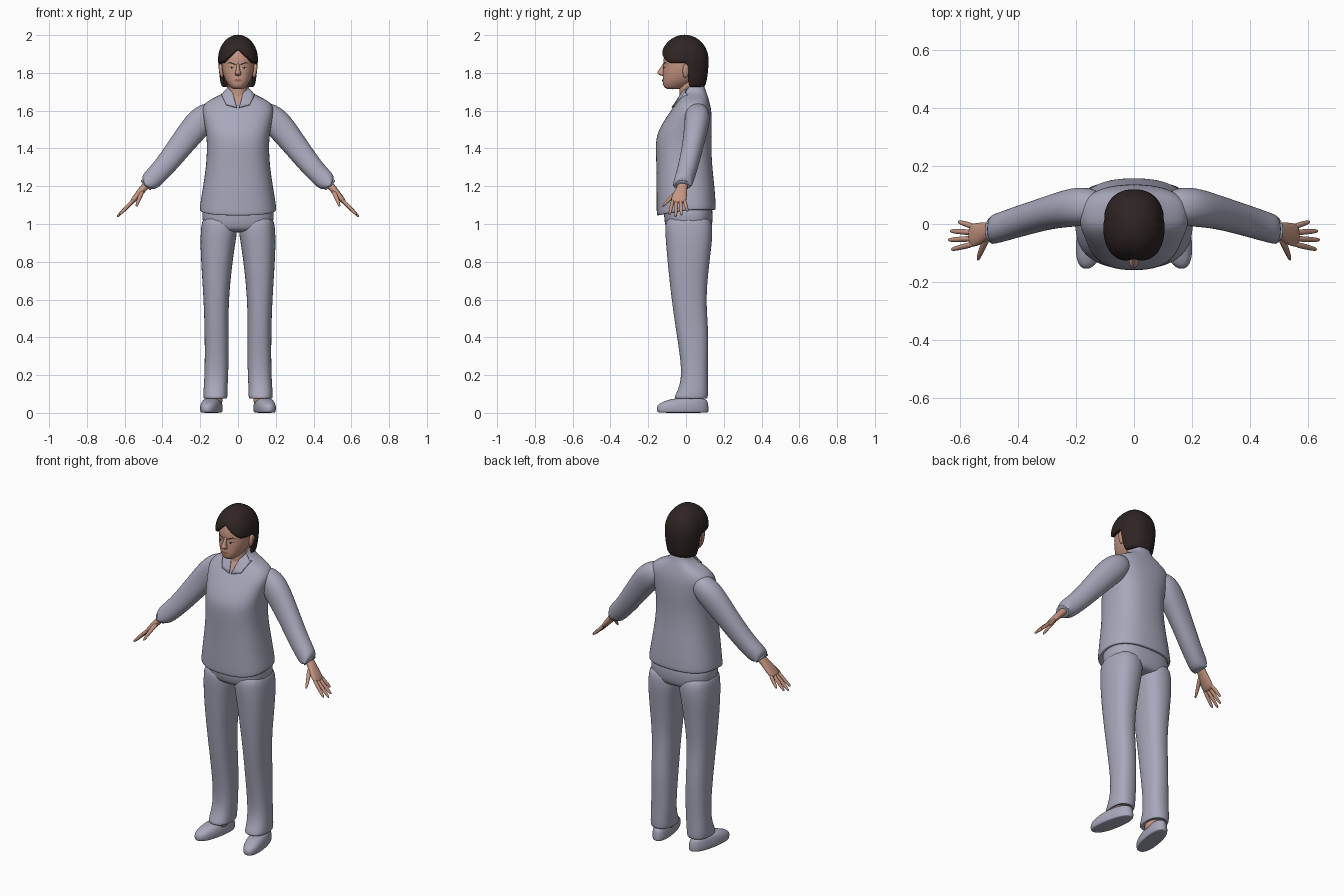
import bpy, bmesh, math
from mathutils import Vector
from mathutils.bvhtree import BVHTree

if "Cube" in bpy.data.objects:
    bpy.data.objects.remove(bpy.data.objects["Cube"])


def material(name, *rgb):
    mat = bpy.data.materials.new(name)
    mat.use_nodes = True
    colour = (*rgb, 1)
    mat.diffuse_color = colour
    shader = mat.node_tree.nodes["Principled BSDF"]
    shader.inputs["Base Color"].default_value = colour
    shader.inputs["Roughness"].default_value = 0.8
    return mat


cloth = material("grey blue cloth", 0.39, 0.39, 0.5)
skin = material("skin", 0.56, 0.3, 0.22)
hair_brown = material("dark brown hair", 0.028, 0.018, 0.017)
lip_red = material("muted lip red", 0.36, 0.13, 0.1)
eye_white = material("eye white", 0.55, 0.5, 0.47)


def finish(name, bm, mat, mirror=False, subdivisions=0, thickness=0):
    """Turn a bmesh into a smooth object with its modifiers."""
    bmesh.ops.recalc_face_normals(bm, faces=bm.faces)
    mesh = bpy.data.meshes.new(name)
    bm.to_mesh(mesh)
    bm.free()
    mesh.materials.append(mat)
    for face in mesh.polygons:
        face.use_smooth = True
    obj = bpy.data.objects.new(name, mesh)
    bpy.context.collection.objects.link(obj)
    if thickness:
        obj.modifiers.new("Thickness", 'SOLIDIFY').thickness = thickness
    if mirror:
        obj.modifiers.new("Mirror", 'MIRROR').use_mirror_merge = False
    if subdivisions:
        obj.modifiers.new("Smooth", 'SUBSURF').levels = subdivisions
        obj.modifiers["Smooth"].render_levels = subdivisions
    return obj


def oval(angle, power):
    """Point on a rounded-square unit outline."""
    c, s = math.cos(angle), math.sin(angle)
    return (math.copysign(abs(c) ** (2 / power), c),
            math.copysign(abs(s) ** (2 / power), s))


def skin_rings(bm, rings, caps):
    count = len(rings[0])
    for low, high in zip(rings, rings[1:]):
        for i in range(count):
            j = (i + 1) % count
            bm.faces.new((low[i], low[j], high[j], high[i]))
    if caps:
        bm.faces.new(rings[0][::-1])
        bm.faces.new(rings[-1])


def loft(name, rows, mat, follow=False, mirror=False, sides=16, power=2.2,
         caps=True, warp=None, level=2):
    """Rows are (x, y, z, radius across, radius in y); rings may follow the path."""
    bm = bmesh.new()
    rings = []
    for k, (x, y, z, across, deep) in enumerate(rows):
        tangent = Vector((0, 0, 1))
        if follow:
            first, last = rows[max(k - 1, 0)], rows[min(k + 1, len(rows) - 1)]
            tangent = Vector((last[0] - first[0], 0, last[2] - first[2])).normalized()
        side = Vector((0, 1, 0)).cross(tangent)
        ring = []
        for i in range(sides):
            u, v = oval(math.tau * i / sides, power)
            point = Vector((x, y + deep * v, z)) + side * across * u
            ring.append(bm.verts.new(warp(point) if warp else point))
        rings.append(ring)
    skin_rings(bm, rings, caps)
    return finish(name, bm, mat, mirror, level)


def slices(rows, x=0):
    """Level slices (z, half width, front y, back y[, x]) as loft rows."""
    return [(row[4] if len(row) > 4 else x, (row[2] + row[3]) / 2, row[0], row[1],
             (row[3] - row[2]) / 2) for row in rows]


def plate(name, outline, target, mat, lift, thickness=0, cuts=4):
    """Lay a mirrored (x, z) outline on the front of a part."""
    graph = bpy.context.evaluated_depsgraph_get()
    graph.update()
    tree = BVHTree.FromObject(target, graph)
    bm = bmesh.new()
    bm.faces.new([bm.verts.new((x, 0, z)) for x, z in outline])
    bmesh.ops.subdivide_edges(bm, edges=bm.edges[:], cuts=cuts, use_grid_fill=True)
    for vert in bm.verts:
        start = Vector((vert.co.x, -1, vert.co.z))
        hit = tree.ray_cast(start, Vector((0, 1, 0)))[0]
        if hit is None:
            hit = tree.find_nearest(Vector((vert.co.x, 0, vert.co.z)))[0]
        vert.co.y = hit.y - lift
    return finish(name, bm, mat, True, 0, thickness)


# Shirt body, hem dipping at the front
def dip_hem(p):
    if p.z < 1.12 and p.y < 0:
        p.z += 0.2 * p.y
    return p


shirt = loft("shirt_body", slices([
    (1.085, 0.17, -0.12, 0.12), (1.07, 0.204, -0.154, 0.158),
    (1.085, 0.206, -0.157, 0.16), (1.2, 0.186, -0.157, 0.152),
    (1.32, 0.168, -0.158, 0.138), (1.42, 0.165, -0.162, 0.135),
    (1.48, 0.17, -0.155, 0.137), (1.55, 0.182, -0.115, 0.138),
    (1.61, 0.195, -0.075, 0.134), (1.65, 0.17, -0.045, 0.124),
    (1.68, 0.1, -0.03, 0.115), (1.705, 0.062, -0.01, 0.105),
    (1.74, 0.052, 0, 0.095)]), cloth, sides=24, power=2.5, caps=False, warp=dip_hem)

# Sleeves with turned-in cuffs
loft("sleeves", [
    (0.11, 0.06, 1.6, 0.045, 0.045), (0.15, 0.06, 1.585, 0.065, 0.065),
    (0.2, 0.06, 1.545, 0.08, 0.07), (0.285, 0.042, 1.44, 0.069, 0.058),
    (0.38, 0.014, 1.315, 0.059, 0.055), (0.44, -0.005, 1.25, 0.055, 0.053),
    (0.488, -0.02, 1.205, 0.054, 0.051), (0.494, -0.022, 1.199, 0.05, 0.047),
    (0.48, -0.018, 1.213, 0.03, 0.03)], cloth, follow=True, mirror=True)

# Trousers
loft("trouser_seat", slices([
    (0.955, 0.12, -0.08, 0.11), (0.975, 0.18, -0.11, 0.137),
    (1.04, 0.195, -0.118, 0.145), (1.14, 0.18, -0.12, 0.135)]), cloth, sides=24, power=2.6)
loft("trouser_legs", slices([
    (0.09, 0.04, -0.02, 0.09, 0.12), (0.07, 0.06, -0.058, 0.112, 0.12),
    (0.085, 0.066, -0.065, 0.118, 0.12), (0.13, 0.064, -0.038, 0.118, 0.119),
    (0.22, 0.064, -0.02, 0.116, 0.113), (0.42, 0.064, -0.052, 0.123, 0.113),
    (0.6, 0.067, -0.078, 0.105, 0.116), (0.78, 0.083, -0.098, 0.124, 0.113),
    (0.9, 0.094, -0.108, 0.139, 0.107), (0.96, 0.099, -0.113, 0.143, 0.1),
    (1.06, 0.09, -0.11, 0.135, 0.1)]), cloth, mirror=True, power=2.4)


# Shoes with toes turned out, and ankles
def turn_out(p):
    p.x -= 0.17 * p.y
    return p


loft("shoes", slices([
    (0, 0.046, -0.145, 0.115), (0.004, 0.052, -0.155, 0.122),
    (0.022, 0.055, -0.159, 0.123), (0.045, 0.053, -0.153, 0.12),
    (0.063, 0.047, -0.115, 0.115), (0.08, 0.036, -0.06, 0.1)], 0.138),
    cloth, mirror=True, power=2.3, warp=turn_out)
loft("ankles", slices([(0.04, 0.046, -0.04, 0.06), (0.08, 0.044, -0.04, 0.065),
                       (0.16, 0.035, 0, 0.08)], 0.125), skin, mirror=True)

# Hands
loft("palms", [
    (0.465, -0.012, 1.23, 0.022, 0.028), (0.5, -0.022, 1.19, 0.02, 0.028),
    (0.525, -0.032, 1.16, 0.018, 0.038), (0.55, -0.038, 1.13, 0.015, 0.042),
    (0.568, -0.04, 1.11, 0.01, 0.037)], skin, follow=True, mirror=True)
fingers = {"little": (-0.01, 0.606, 0.008, 1.066), "ring": (-0.03, 0.634, -0.024, 1.045),
           "middle": (-0.05, 0.641, -0.055, 1.037), "index": (-0.068, 0.63, -0.088, 1.047)}
for finger, (base_y, *tip) in fingers.items():
    start, end = Vector((0.548, base_y, 1.132)), Vector(tip)
    loft(finger + "_fingers", [(*start.lerp(end, t), r, r) for t, r in
         ((0, 0.01), (0.4, 0.011), (0.8, 0.009), (1, 0.006))],
         skin, follow=True, mirror=True, sides=8)
loft("thumbs", [
    (0.5, -0.035, 1.185, 0.012, 0.014), (0.517, -0.07, 1.15, 0.013, 0.016),
    (0.53, -0.1, 1.117, 0.01, 0.012), (0.539, -0.125, 1.09, 0.006, 0.007)],
    skin, follow=True, mirror=True, sides=8)

# Head, neck, nose and ears
head = loft("head", slices([
    (1.713, 0.025, -0.1, -0.04), (1.725, 0.042, -0.12, 0),
    (1.75, 0.062, -0.125, 0.04), (1.78, 0.076, -0.124, 0.07),
    (1.81, 0.084, -0.123, 0.085), (1.835, 0.087, -0.12, 0.09),
    (1.87, 0.087, -0.122, 0.09), (1.91, 0.08, -0.112, 0.085),
    (1.95, 0.062, -0.09, 0.07), (1.97, 0.035, -0.05, 0.04)]), skin, sides=20)
loft("neck", slices([
    (1.62, 0.06, -0.045, 0.08), (1.67, 0.053, -0.035, 0.085),
    (1.72, 0.05, -0.035, 0.08), (1.78, 0.052, -0.04, 0.07)]), skin)
loft("nose", slices([
    (1.784, 0.01, -0.128, -0.11), (1.79, 0.018, -0.145, -0.11),
    (1.8, 0.017, -0.155, -0.11), (1.812, 0.011, -0.148, -0.11),
    (1.835, 0.008, -0.131, -0.11), (1.85, 0.008, -0.122, -0.11)]), skin, sides=12)
loft("ears", slices([
    (1.775, 0.006, -0.012, 0.005, 0.084), (1.79, 0.01, -0.018, 0.014, 0.087),
    (1.825, 0.013, -0.02, 0.022, 0.092), (1.85, 0.008, -0.01, 0.015, 0.093)]),
    skin, mirror=True, sides=10)

# Bobbed hair: parted fringe in front, long behind the ears
bm = bmesh.new()
segments, steps, crown = 64, 14, 1.87
columns = [math.tau * i / segments for i in range(segments)]
rings = []
for step in range(-1, steps):
    ring = []
    for angle in columns:
        u, v = oval(angle, 2.35)
        parting = max(0, 1 - abs(u) / 0.8)
        hem = 1.725 if math.sin(angle) > 0.1 else 1.852 + 0.072 * parting
        t = max(step, 0) / (steps - 1)
        z = hem + (2.002 - hem) * math.sin(t * math.pi / 2)
        if z > crown:
            size = math.sqrt(max(0, 1 - ((z - crown) / 0.132) ** 2))
        else:
            size = 1 - 0.14 * ((crown - z) / 0.145) ** 2
        if step < 0:
            size *= 0.8
        size = max(size, 0.02)
        ring.append(bm.verts.new((0.106 * size * u, 0.127 * size * v - 0.007, z)))
    rings.append(ring)
skin_rings(bm, rings, False)
bm.faces.new(rings[-1])
finish("hair", bm, hair_brown, subdivisions=1)

# Open neckline and collar wings
plate("neckline", [(0, 1.725), (0, 1.622), (0.042, 1.725)], shirt, skin, 0.004)
plate("collar", [(0.04, 1.738), (0.006, 1.618), (0.062, 1.632), (0.09, 1.685)],
      shirt, cloth, 0.009, 0.006)

# Painted face details
plate("eyes", [(0.017, 1.823), (0.03, 1.818), (0.05, 1.825), (0.034, 1.831)],
      head, eye_white, 0.002)
plate("irises", [(0.028, 1.819), (0.038, 1.82), (0.038, 1.831), (0.029, 1.831)],
      head, hair_brown, 0.004)
plate("lash_lines", [(0.015, 1.824), (0.034, 1.83), (0.053, 1.826), (0.034, 1.834)],
      head, hair_brown, 0.005)
plate("eyebrows", [(0.012, 1.84), (0.045, 1.852), (0.06, 1.847), (0.043, 1.858),
                   (0.012, 1.847)], head, hair_brown, 0.003)
plate("lips", [(0, 1.766), (0, 1.752), (0.014, 1.755), (0.025, 1.761), (0.01, 1.768)],
      head, lip_red, 0.003)
